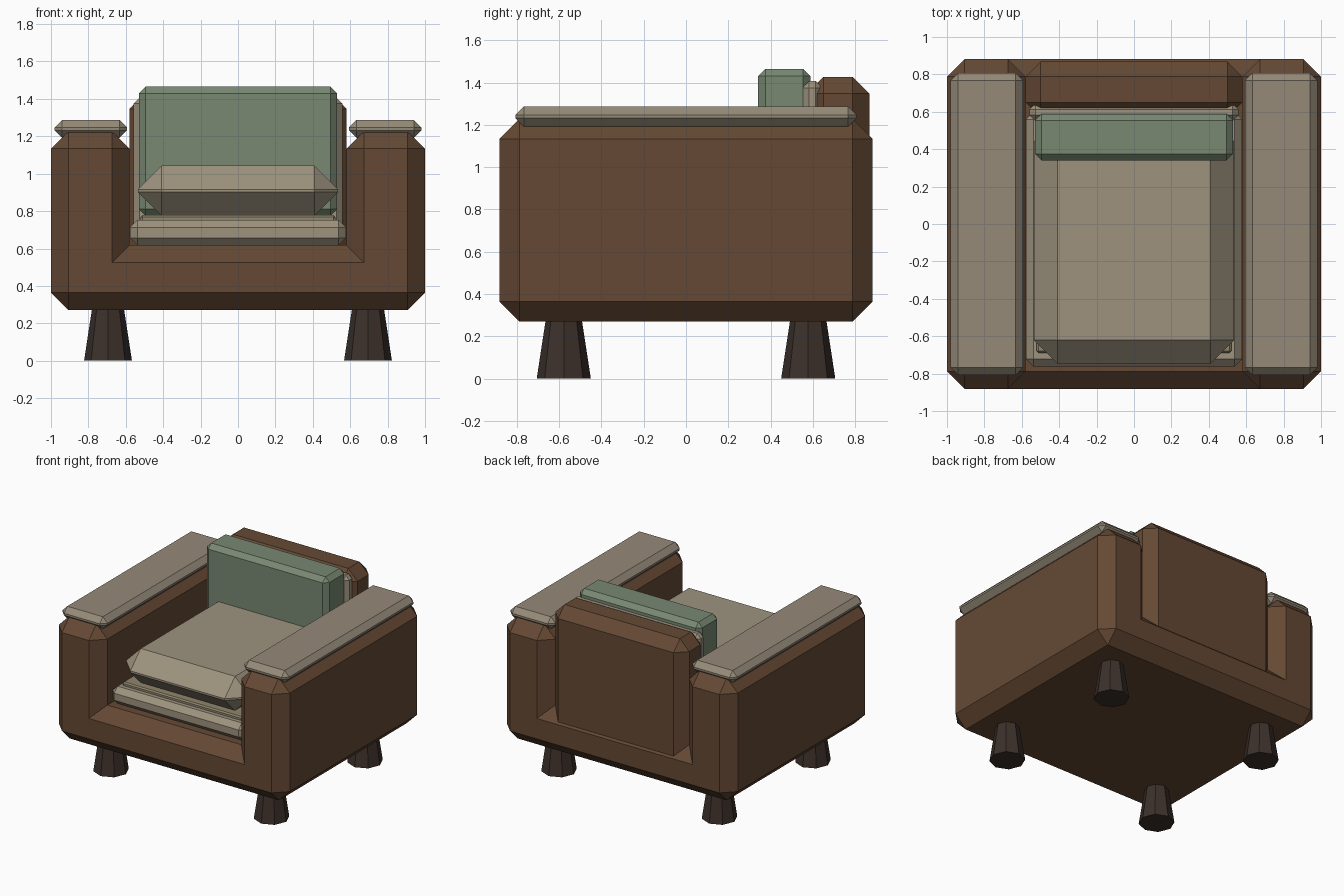
import bpy, bmesh
from mathutils import Matrix

if "Cube" in bpy.data.objects:
    bpy.data.objects.remove(bpy.data.objects["Cube"])


def material(name, rgb):
    m = bpy.data.materials.new(name)
    m.diffuse_color = (*rgb, 1)
    m.use_nodes = True
    m.node_tree.nodes["Principled BSDF"].inputs["Base Color"].default_value = m.diffuse_color
    return m


BROWN = material("brown_leather", (0.13, 0.066, 0.034))
DARK = material("dark_wood", (0.045, 0.03, 0.024))
CREAM = material("cream_fabric", (0.34, 0.29, 0.21))
PAD = material("pad_fabric", (0.30, 0.255, 0.19))
TAN = material("tan_fabric", (0.28, 0.24, 0.15))
GREEN = material("green_fabric", (0.19, 0.25, 0.17))


def finish(name, bm, mat):
    bmesh.ops.recalc_face_normals(bm, faces=bm.faces[:])
    me = bpy.data.meshes.new(name)
    bm.to_mesh(me)
    bm.free()
    me.materials.append(mat)
    ob = bpy.data.objects.new(name, me)
    bpy.context.collection.objects.link(ob)
    return ob


def chamfer(bm, edges, width):
    bmesh.ops.bevel(bm, geom=edges, offset=width, offset_type='OFFSET',
                    segments=1, profile=0.5, affect='EDGES', clamp_overlap=True)


def block(name, xs, ys, zs, width, mat):
    """Chamfered box spanning the given ranges."""
    bm = bmesh.new()
    bmesh.ops.create_cube(bm, size=1)
    for v in bm.verts:
        v.co = [r[0] if c < 0 else r[1] for c, r in zip(v.co, (xs, ys, zs))]
    chamfer(bm, bm.edges[:], width)
    return finish(name, bm, mat)


# U-shaped frame: base and both arms, convex edges chamfered
half = [(1.0, 0.27), (1.0, 1.228), (0.58, 1.228), (0.58, 0.618)]
profile = half + [(-x, z) for x, z in reversed(half)]
bm = bmesh.new()
front = bm.faces.new([bm.verts.new((x, -0.882, z)) for x, z in profile])
ext = bmesh.ops.extrude_face_region(bm, geom=[front], use_keep_orig=True)
bmesh.ops.translate(bm, vec=(0, 1.764, 0),
                    verts=[g for g in ext["geom"] if isinstance(g, bmesh.types.BMVert)])
bmesh.ops.recalc_face_normals(bm, faces=bm.faces[:])


def concave(e):
    a, b = (v.co for v in e.verts)
    return abs(a.y - b.y) > 1 and abs(a.x) < 0.6 and a.z < 0.7


chamfer(bm, [e for e in bm.edges if not concave(e)], 0.094)
finish("frame", bm, BROWN)

# Backrest and its padding
block("backrest", (-0.58, 0.58), (0.57, 0.868), (0.42, 1.427), 0.08, BROWN)
block("back_padding", (-0.558, 0.558), (0.55, 0.645), (0.70, 1.407), 0.032, CREAM)
block("back_pillow", (-0.53, 0.53), (0.34, 0.588), (0.775, 1.465), 0.035, GREEN)

# Seat layers
block("seat_base", (-0.578, 0.578), (-0.762, 0.60), (0.617, 0.752), 0.04, CREAM)
block("seat_liner", (-0.52, 0.52), (-0.69, 0.58), (0.70, 0.778), 0.01, TAN)
block("seat_cushion", (-0.535, 0.535), (-0.747, 0.57), (0.775, 1.043), 0.127, CREAM)

# Arm pads and tapered legs
for sx, side in ((-1, "left"), (1, "right")):
    block(f"arm_pad_{side}", sorted((sx * 0.593, sx * 0.981)), (-0.807, 0.807),
          (1.192, 1.287), 0.04, PAD)
    for sy, end in ((-1, "front"), (1, "back")):
        bm = bmesh.new()
        bmesh.ops.create_cone(bm, cap_ends=True, segments=8, radius1=0.128,
                              radius2=0.082, depth=0.30,
                              matrix=Matrix.Translation((sx * 0.695, sy * 0.578, 0.15)))
        finish(f"leg_{end}_{side}", bm, DARK)
